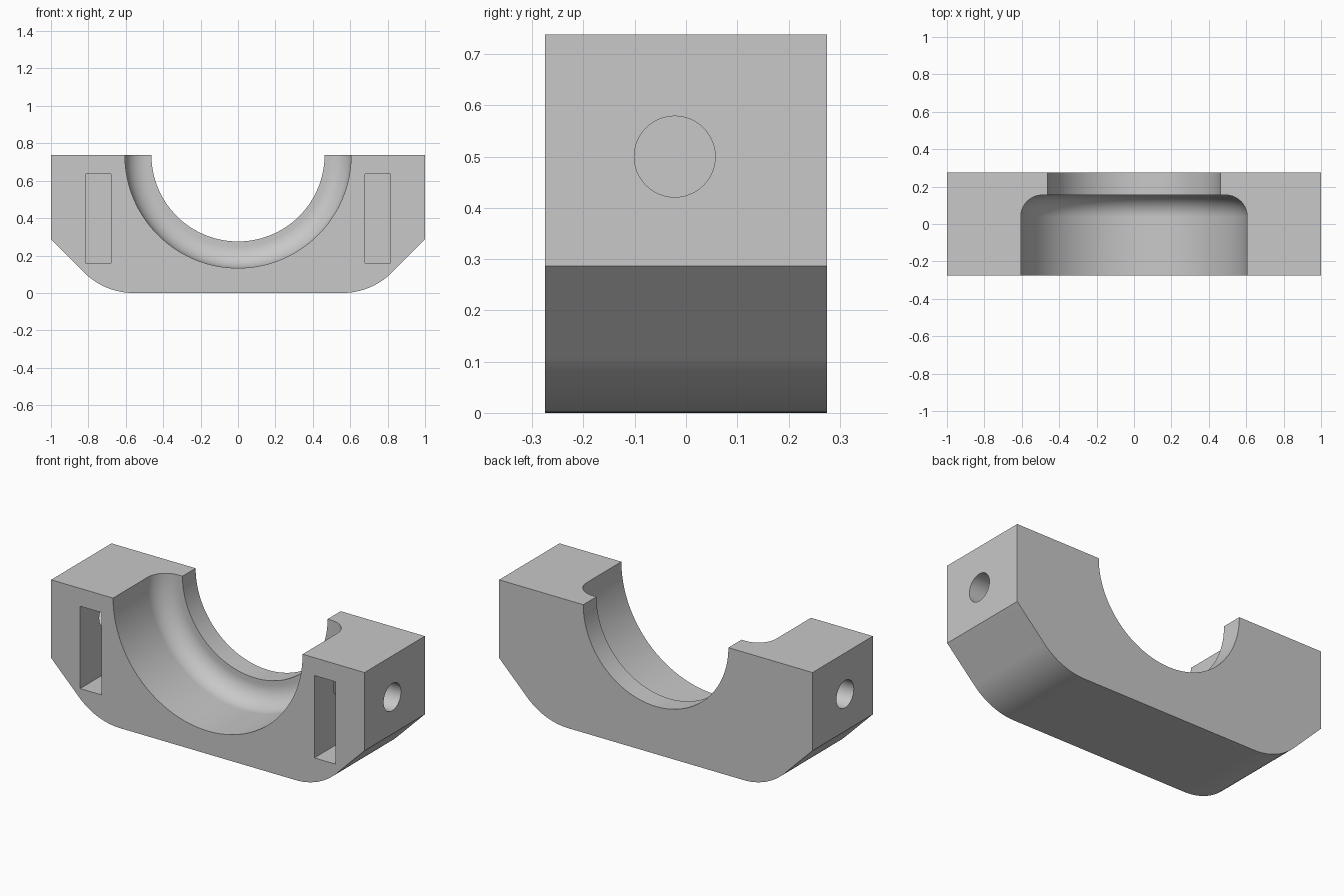
import bpy, bmesh
from math import pi, sin, cos, radians
from mathutils import Vector, Matrix

if "Cube" in bpy.data.objects:
    bpy.data.objects.remove(bpy.data.objects["Cube"])

TOP, HALF_DEPTH = 0.738, 0.275

grey = bpy.data.materials.new("plain grey")
grey.use_nodes = True
colour = (0.58, 0.58, 0.58, 1)
grey.diffuse_color = colour
grey.node_tree.nodes["Principled BSDF"].inputs["Base Color"].default_value = colour


def make_object(name, bm):
    bmesh.ops.recalc_face_normals(bm, faces=bm.faces)
    mesh = bpy.data.meshes.new(name)
    bm.to_mesh(mesh)
    bm.free()
    mesh.materials.append(grey)
    obj = bpy.data.objects.new(name, mesh)
    bpy.context.collection.objects.link(obj)
    return obj


def arc(cx, cz, radius, start, end, steps):
    angles = [radians(start + (end - start) * i / steps) for i in range(steps + 1)]
    return [(cx + radius * cos(a), cz + radius * sin(a)) for a in angles]


def block():
    # Half outline with chamfered, rounded lower corner, mirrored and extruded
    half = arc(0.56, 0.37, 0.37, -90, -45, 12) + [(1, 0.287), (1, TOP)]
    outline = half + [(-x, z) for x, z in reversed(half)]
    bm = bmesh.new()
    face = bm.faces.new([bm.verts.new((x, -HALF_DEPTH, z)) for x, z in outline])
    extruded = bmesh.ops.extrude_face_region(bm, geom=[face])["geom"]
    verts = [v for v in extruded if isinstance(v, bmesh.types.BMVert)]
    bmesh.ops.translate(bm, verts=verts, vec=(0, 2 * HALF_DEPTH, 0))
    return make_object("bearing_half_block", bm)


def bore_cutter():
    # Stepped bore with a rounded inner corner, turned about the y axis
    profile = [(0, -0.4), (0.605, -0.4)] + arc(0.49, 0.04, 0.115, 0, 90, 14)
    profile += [(0.463, 0.155), (0.463, 0.4), (0, 0.4)]
    bm = bmesh.new()
    verts = [bm.verts.new((r, y, TOP)) for r, y in profile]
    edges = [bm.edges.new(pair) for pair in zip(verts, verts[1:])]
    bmesh.ops.spin(bm, geom=verts + edges, cent=(0, 0, TOP), axis=(0, 1, 0),
                   angle=2 * pi, steps=128)
    bmesh.ops.remove_doubles(bm, verts=bm.verts, dist=0.0001)
    return make_object("bore_cutter", bm)


def pocket_cutter(side):
    # Rectangular nut slot, open at the front
    low, high = Vector((0.68, -0.4, 0.16)), Vector((0.815, 0.115, 0.635))
    centre = (low + high) / 2
    centre.x *= side
    bm = bmesh.new()
    bmesh.ops.create_cube(bm, size=1, matrix=Matrix.Translation(centre)
                          @ Matrix.Diagonal((*(high - low), 1)))
    return make_object("pocket_cutter", bm)


def bolt_hole_cutter(side):
    # Blind bolt hole from the end face, past the slot
    bm = bmesh.new()
    place = Matrix.Translation((side * 0.87, -0.022, 0.5)) @ Matrix.Rotation(pi / 2, 4, 'Y')
    bmesh.ops.create_cone(bm, cap_ends=True, segments=48, radius1=0.079,
                          radius2=0.079, depth=0.46, matrix=place)
    return make_object("bolt_hole_cutter", bm)


body = block()
bpy.context.view_layer.objects.active = body
body.select_set(True)

cutters = [bore_cutter()]
for side in (-1, 1):
    cutters += [pocket_cutter(side), bolt_hole_cutter(side)]

# Cut each opening, then discard the cutter
for cutter in cutters:
    cut = body.modifiers.new(cutter.name, 'BOOLEAN')
    cut.operation, cut.solver, cut.object = 'DIFFERENCE', 'EXACT', cutter
    bpy.ops.object.modifier_apply(modifier=cut.name)
    bpy.data.objects.remove(cutter)

# Smooth the curved walls and keep the flat faces crisp
bpy.ops.object.shade_smooth_by_angle(angle=radians(30))
normals = body.modifiers.new("flat_face_normals", 'WEIGHTED_NORMAL')
normals.keep_sharp = True
